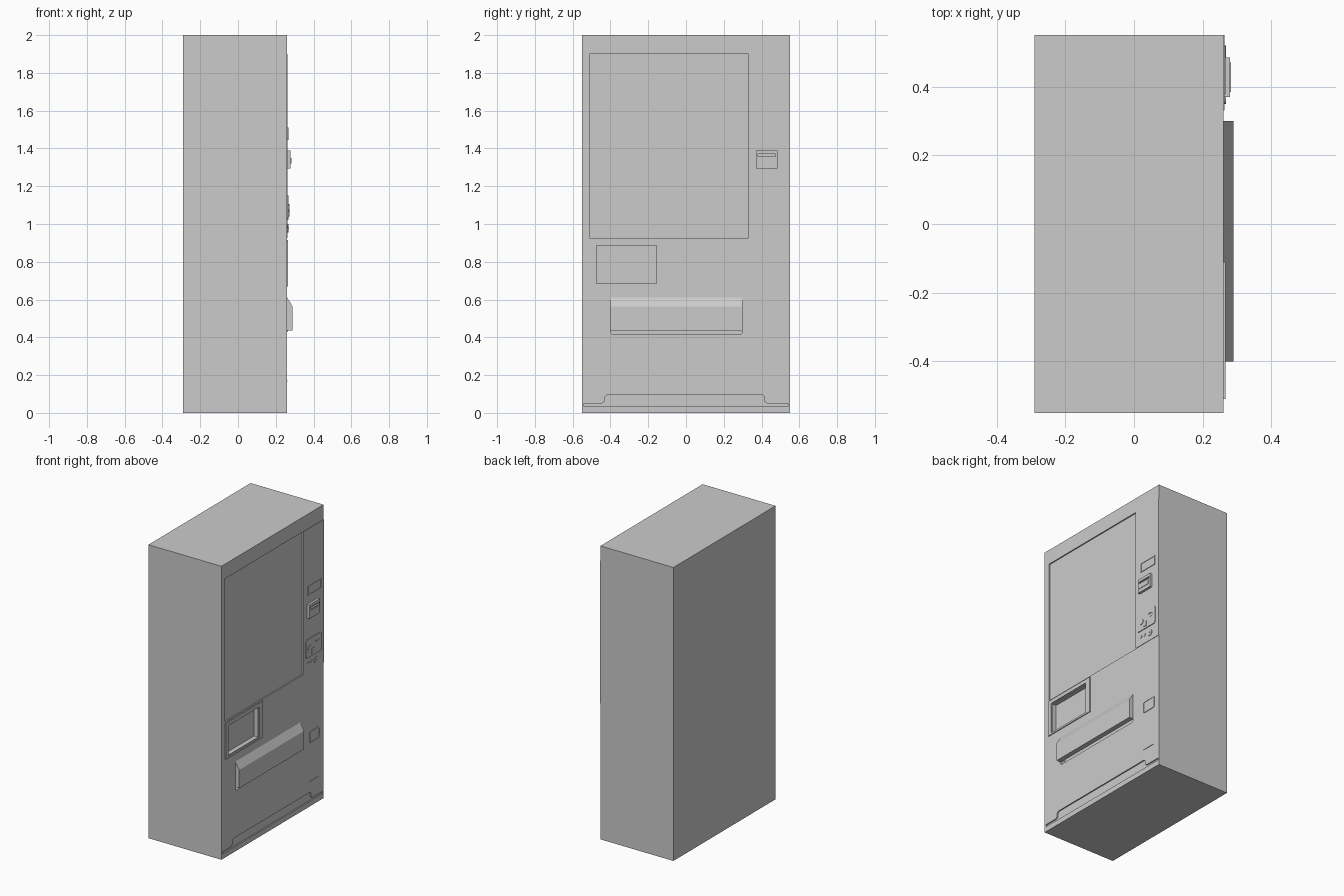
import bpy, bmesh, math

if "Cube" in bpy.data.objects:
    bpy.data.objects.remove(bpy.data.objects["Cube"])

FRONT = 0.26          # x of the cabinet front
grey = bpy.data.materials.new("light grey")
grey.diffuse_color = (0.6, 0.6, 0.6, 1)
grey.use_nodes = True
grey.node_tree.nodes["Principled BSDF"].inputs["Base Color"].default_value = grey.diffuse_color


def finish(name, bm):
    bmesh.ops.recalc_face_normals(bm, faces=bm.faces)
    me = bpy.data.meshes.new(name)
    bm.to_mesh(me)
    bm.free()
    me.materials.append(grey)
    ob = bpy.data.objects.new(name, me)
    bpy.context.collection.objects.link(ob)
    return ob


def prism(name, pts, axis, lo, hi):
    """Extrude a closed outline: (y, z) along x, or (x, z) along y."""
    bm = bmesh.new()
    place = (lambda p, d: (d, *p)) if axis == 'X' else (lambda p, d: (p[0], d, p[1]))
    f = bm.faces.new([bm.verts.new(place(p, lo)) for p in pts])
    ext = bmesh.ops.extrude_face_region(bm, geom=[f])
    for v in ext['geom']:
        if isinstance(v, bmesh.types.BMVert):
            v.co['XYZ'.index(axis)] = hi
    return finish(name, bm)


def rounded(y0, y1, z0, z1, r, n=4):
    pts = []
    for i, (cy, cz) in enumerate([(y1 - r, z1 - r), (y0 + r, z1 - r),
                                  (y0 + r, z0 + r), (y1 - r, z0 + r)]):
        for k in range(n + 1):
            a = math.pi / 2 * (i + k / n)
            pts.append((cy + r * math.cos(a), cz + r * math.sin(a)))
    return pts


def box(name, x0, x1, y0, y1, z0, z1, r=0):
    pts = rounded(y0, y1, z0, z1, r) if r else [(y0, z0), (y1, z0), (y1, z1), (y0, z1)]
    return prism(name, pts, 'X', x0, x1)


def cut(target, cutter):
    bpy.context.view_layer.objects.active = target
    m = target.modifiers.new("cut", 'BOOLEAN')
    m.operation, m.solver, m.object = 'DIFFERENCE', 'EXACT', cutter
    bpy.ops.object.modifier_apply(modifier=m.name)
    bpy.data.objects.remove(cutter)


def disc(name, y, z, r, x1, n=16):
    ring = [(y + r * math.cos(2 * math.pi * k / n), z + r * math.sin(2 * math.pi * k / n))
            for k in range(n)]
    return prism(name, ring, 'X', FRONT, x1)


# cabinet with shallow window, display opening, delivery bin and kick plate recess
cabinet = box("cabinet", -0.29, FRONT, -0.55, 0.55, 0, 2)
cut(cabinet, box("window_cutter", FRONT - 0.008, 0.35, -0.51, 0.33, 0.925, 1.9))
cut(cabinet, box("display_cutter", FRONT - 0.03, 0.35, -0.475, -0.155, 0.685, 0.885))
cut(cabinet, box("bin_cutter", FRONT - 0.04, 0.35, -0.4, 0.3, 0.415, 0.59, 0.015))
kick = [(-0.54, 0.035), (0.54, 0.035), (0.54, 0.05), (0.43, 0.05), (0.415, 0.06),
        (0.415, 0.085), (0.405, 0.095), (-0.42, 0.095), (-0.43, 0.085),
        (-0.43, 0.06), (-0.445, 0.05), (-0.54, 0.05)]
cut(cabinet, prism("kick_cutter", kick, 'X', FRONT - 0.008, 0.35))

# raised control strip beside the window
box("control_strip", FRONT - 0.002, FRONT + 0.003, 0.33, 0.55, 0.925, 1.9)

# frame round the display opening
frame = box("display_frame", FRONT - 0.002, FRONT + 0.006, -0.51, -0.11, 0.668, 0.915)
cut(frame, box("frame_cutter", 0.2, 0.35, -0.48, -0.15, 0.68, 0.89))

# delivery flap with sloping top
prism("delivery_flap", [(FRONT - 0.005, 0.612), (FRONT, 0.612), (0.289, 0.562),
                        (0.289, 0.437), (FRONT - 0.005, 0.437)], 'Y', -0.4, 0.3)

# price screen
screen = box("price_screen", FRONT, FRONT + 0.007, 0.378, 0.518, 1.445, 1.51)
cut(screen, box("screen_cutter", FRONT + 0.004, 0.35, 0.386, 0.51, 1.452, 1.503))

# banknote reader with slot
reader = box("note_reader", FRONT, 0.279, 0.37, 0.485, 1.295, 1.39)
cut(reader, box("note_slot_cutter", 0.268, 0.35, 0.38, 0.475, 1.358, 1.37))
box("note_lip", 0.275, 0.282, 0.385, 0.47, 1.32, 1.35)

# coin mechanism: plate, slot, button and return lever
coin = box("coin_plate", FRONT, FRONT + 0.008, 0.35, 0.52, 1.025, 1.15, 0.015)
cut(coin, box("coin_slot_cutter", FRONT + 0.004, 0.35, 0.46, 0.49, 1.106, 1.114))
disc("coin_guide", 0.475, 1.11, 0.022, FRONT + 0.0085)
cut(bpy.data.objects["coin_guide"],
    box("guide_cutter", FRONT + 0.004, 0.35, 0.46, 0.49, 1.106, 1.114))
disc("return_button", 0.39, 1.085, 0.02, FRONT + 0.012)
box("return_lever", FRONT, FRONT + 0.012, 0.41, 0.44, 1.04, 1.075, 0.005)

# small lock and keyhole below the coin mechanism
disc("lock_ring", 0.465, 0.978, 0.022, FRONT + 0.007)
box("lock_keyhole", FRONT + 0.006, FRONT + 0.01, 0.458, 0.472, 0.975, 0.981)
for i, y in enumerate((0.38, 0.415)):
    disc(f"indicator_{i + 1}", y, 0.985, 0.01, FRONT + 0.006, 10)

# coin return cup and low vent line
cup = box("coin_return", FRONT - 0.001, FRONT + 0.004, 0.4, 0.507, 0.43, 0.51, 0.012)
cut(cup, box("cup_cutter", FRONT + 0.001, 0.35, 0.407, 0.5, 0.437, 0.503, 0.008))
box("vent_line", FRONT - 0.001, FRONT + 0.003, 0.4, 0.5, 0.167, 0.172)
